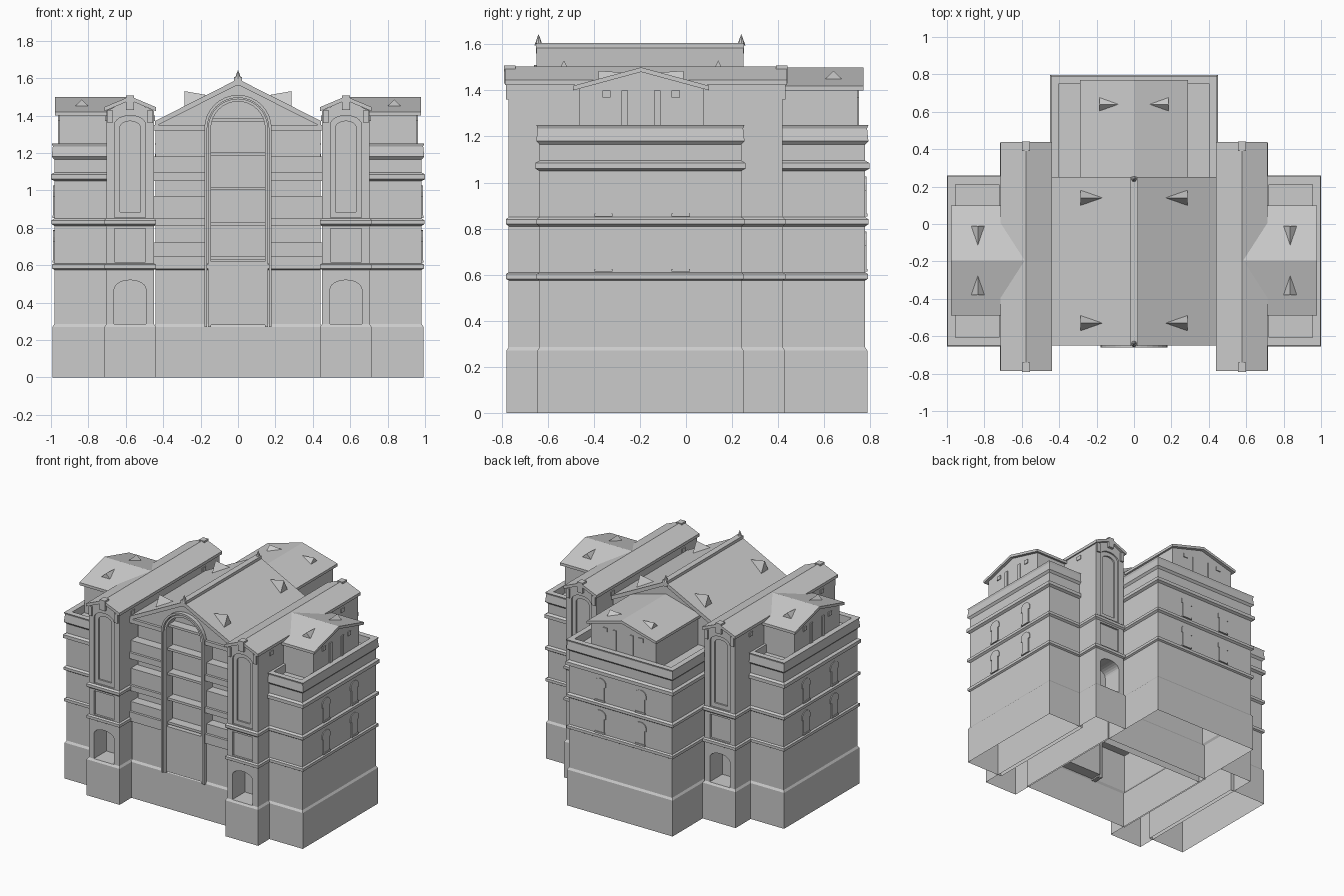
import bpy, bmesh, math

if "Cube" in bpy.data.objects:
    bpy.data.objects.remove(bpy.data.objects["Cube"])


def mesh_obj(name, verts, faces):
    bm = bmesh.new()
    vs = [bm.verts.new(v) for v in verts]
    for f in faces:
        bm.faces.new([vs[i] for i in f])
    bmesh.ops.recalc_face_normals(bm, faces=bm.faces)
    me = bpy.data.meshes.new(name)
    bm.to_mesh(me)
    bm.free()
    ob = bpy.data.objects.new(name, me)
    bpy.context.collection.objects.link(ob)
    return ob


def prism(name, pts, axis, a, b):
    """Extrude an outline from a to b: axis x uses (y,z), axis y uses (x,z)."""
    n = len(pts)
    put = (lambda p, t: (t, p[0], p[1])) if axis == 'x' else (lambda p, t: (p[0], t, p[1]))
    verts = [put(p, a) for p in pts] + [put(p, b) for p in pts]
    faces = [list(range(n)), list(range(n, 2 * n))]
    faces += [[i, (i + 1) % n, n + (i + 1) % n, n + i] for i in range(n)]
    return mesh_obj(name, verts, faces)


def box(name, x0, x1, y0, y1, z0, z1):
    return prism(name, [(x0, z0), (x1, z0), (x1, z1), (x0, z1)], 'y', y0, y1)


def stack(name, x0, x1, y0, y1, prof):
    """Rectangular body lofted through (outward offset, height) steps."""
    verts, faces = [], []
    for o, z in prof:
        verts += [(x0 - o, y0 - o, z), (x1 + o, y0 - o, z), (x1 + o, y1 + o, z), (x0 - o, y1 + o, z)]
    for k in range(len(prof) - 1):
        faces += [[4 * k + i, 4 * k + (i + 1) % 4, 4 * k + 4 + (i + 1) % 4, 4 * k + 4 + i] for i in range(4)]
    n = len(verts)
    faces += [[0, 1, 2, 3], [n - 4, n - 3, n - 2, n - 1]]
    return mesh_obj(name, verts, faces)


def open_bottom(ob):
    bm = bmesh.new()
    bm.from_mesh(ob.data)
    low = [f for f in bm.faces if all(v.co.z < 1e-4 for v in f.verts)]
    bmesh.ops.delete(bm, geom=low, context='FACES_ONLY')
    bm.to_mesh(ob.data)
    bm.free()


def cut(ob, cutter):
    m = ob.modifiers.new("cut", 'BOOLEAN')
    m.operation, m.object, m.solver = 'DIFFERENCE', cutter, 'EXACT'
    bpy.context.view_layer.objects.active = ob
    bpy.ops.object.modifier_apply(modifier=m.name)
    bpy.data.objects.remove(cutter)


def arch(c, w, z0, z1, rise, n=12):
    """Outline with vertical sides and an elliptical head, half width w."""
    head = [(c + w * math.cos(math.pi * i / n), z1 - rise + rise * math.sin(math.pi * i / n)) for i in range(n + 1)]
    return [(c - w, z0), (c + w, z0)] + head


def gable(c, w, bottom, eave, ridge):
    return [(c - w, bottom), (c + w, bottom), (c + w, eave), (c, ridge), (c - w, eave)]


def roof(name, c, w, eave, ridge, t, axis, a, b):
    pts = [(c - w, eave), (c, ridge), (c + w, eave), (c + w, eave - t), (c, ridge - t), (c - w, eave - t)]
    return prism(name, pts, axis, a, b)


def dormer(name, front, back, half, top):
    """Small triangular roof vent; front is its base centre, back the ridge end."""
    fx, fy, fz = front
    dx, dy = (0, half) if abs(back[0] - fx) > abs(back[1] - fy) else (half, 0)
    mesh_obj(name, [(fx - dx, fy - dy, fz), (fx + dx, fy + dy, fz), (fx, fy, top), back],
             [[0, 1, 2], [0, 1, 3], [1, 2, 3], [0, 2, 3]])


def frame(name, r0, r1, z0, spring, y0, y1):
    outer = arch(0, r1, z0, spring + r1, r1, 16)[1:] + [(-r1, z0)]
    inner = arch(0, r0, z0, spring + r0, r0, 16)[1:] + [(-r0, z0)]
    prism(name, outer + inner[::-1], 'y', y0, y1)


def window(name, c, z, axis, a, s):
    pts = [(c - .035, z), (c + .035, z), (c + .035, z + .1), (c + .047, z + .1)]
    pts += [(c + .047 * math.cos(t), z + .125 + .037 * math.sin(t)) for t in [math.pi * i / 8 for i in range(9)]]
    pts += [(c - .047, z + .1), (c - .035, z + .1)]
    prism(name, pts, axis, a, a + .008 * s)
    sill = [(c - .04, z - .012), (c + .04, z - .012), (c + .04, z), (c - .04, z)]
    prism(name + "_sill", sill, axis, a, a + .013 * s)


base = [(.01, 0), (.01, .27), (0, .285), (0, .575), (.012, .582), (.012, .603), (0, .61)]
wing_prof = base + [(0, .81), (.015, .82), (.015, .84), (0, .85), (0, 1.05), (.018, 1.06), (.018, 1.085),
                    (0, 1.095), (0, 1.165), (.014, 1.18), (.008, 1.235), (.014, 1.25), (-.028, 1.25), (-.028, 1.19)]
tower_prof = base + [(0, .81), (.012, .82), (.012, .84), (0, .85), (0, 1.42)]

# Back wing with its attic
open_bottom(stack("back_wing", -.43, .43, .2, .778, wing_prof))
prism("back_attic", gable(0, .27, 1.18, 1.41, 1.485), 'y', .2, .745)
roof("back_attic_roof", 0, .29, 1.42, 1.5, .02, 'y', .2, .77)

# Central block: base, recessed facade, gable
open_bottom(stack("centre_base", -.44, .44, -.63, .24, base))
box("centre_wall", -.44, .44, -.56, .24, .6, 1.36)
g = prism("front_gable", gable(0, .44, 1.33, 1.35, 1.575), 'y', -.63, .24)
cut(g, prism("arch_cutter", arch(0, .165, 1.2, 1.5, .165, 16), 'y', -.8, -.56))
roof("main_roof", 0, .445, 1.37, 1.595, .03, 'y', -.65, .25)
box("main_ridge", -.022, .022, -.65, .25, 1.575, 1.605)

# Arched portal
frame("portal_outer_frame", .165, .18, .27, 1.33, -.66, -.56)
frame("portal_inner_frame", .145, .16, .27, 1.33, -.65, -.57)
box("portal_door", -.147, .147, -.645, -.55, .28, .62)
for z in (.64, .82, 1.01, 1.195, 1.375):
    box("portal_crossbar", -.15, .15, -.63, -.56, z - .009, z + .009)

for y in (-.64, .24):
    prism("finial_base", [(-.02, 1.56), (.02, 1.56), (.015, 1.605), (-.015, 1.605)], 'y', y - .012, y + .012)
    bpy.ops.mesh.primitive_cone_add(vertices=8, radius1=.018, radius2=0, depth=.05, location=(0, y, 1.62))
    bpy.context.object.name = "finial"

for s in (1, -1):
    # Facade ledges and parapets beside the portal
    lo, hi = sorted((.18 * s, .45 * s))
    for z0, z1 in ((.58, .65), (.81, .85), (1.05, 1.095), (1.32, 1.35)):
        box("facade_cornice", lo, hi, -.65, -.55, z0, z1)
    for z0, z1 in ((.64, .72), (.84, .97), (1.09, 1.18)):
        box("facade_parapet", lo, hi, -.632, -.55, z0, z1)

    # Side wing and its attic
    lo, hi = sorted((.695 * s, .982 * s))
    open_bottom(stack("side_wing", lo, hi, -.636, .24, wing_prof))
    prism("side_attic", gable(-.195, .27, 1.18, 1.41, 1.485), 'x', .6 * s, .955 * s)
    roof("side_attic_roof", -.195, .295, 1.42, 1.5, .02, 'x', .575 * s, .978 * s)
    for d in (-1, 1):
        dormer("side_dormer", (.835 * s, -.195 + .185 * d, 1.445), (.835 * s, -.195 + .08 * d, 1.478), .04, 1.485)
        box("side_attic_window", *sorted((.95 * s, .962 * s)), -.195 + .15 * d - .018, -.195 + .15 * d + .018, 1.37, 1.4)
        box("side_attic_pilaster", *sorted((.95 * s, .962 * s)), -.195 + .07 * d - .014, -.195 + .07 * d + .014, 1.2, 1.4)
        dormer("main_dormer", (.285 * s, -.195 + .335 * d, 1.448), (.17 * s, -.195 + .335 * d, 1.51), .042, 1.53)
        for z in (.625, .865):
            window("side_window", -.19 + .168 * d, z, 'x', .98 * s, s)
    dormer("back_dormer", (.185 * s, .64, 1.445), (.085 * s, .64, 1.477), .04, 1.485)
    box("back_attic_window", .15 * s - .018, .15 * s + .018, .74, .752, 1.37, 1.4)
    box("back_attic_pilaster", .07 * s - .014, .07 * s + .014, .74, .752, 1.2, 1.4)
    for z in (.625, .865):
        window("back_window", .168 * s, z, 'y', .776, 1)

    # Tower with arched niches and panels at both ends
    c = .577 * s
    t = stack("tower", c - .127, c + .127, -.77, .42, tower_prof)
    for y, d in ((-.77, 1), (.42, -1)):
        cut(t, prism("niche_cutter", arch(c, .085, .285, .52, .05), 'y', y - .1 * d, y + .15 * d))
        cut(t, box("panel_cutter", c - .083, c + .083, *sorted((y - .1 * d, y + .015 * d)), .617, .797))
        cut(t, prism("long_panel_cutter", arch(c, .083, .855, 1.4, .05), 'y', y - .1 * d, y + .012 * d))
        cut(t, prism("inner_panel_cutter", arch(c, .055, .885, 1.37, .035), 'y', y - .1 * d, y + .024 * d))
        e = y - .012 * d
        box("ridge_corbel", c - .022, c + .022, *sorted((y + .03 * d, y - .02 * d)), 1.43, 1.507)
        for k in (-1, 1):
            box("eave_bracket", c + k * .108 - .014, c + k * .108 + .014, *sorted((y + .02 * d, e)), 1.36, 1.43)
    open_bottom(t)
    prism("tower_gable", gable(c, .127, 1.41, 1.425, 1.485), 'y', -.77, .42)
    roof("tower_roof", c, .138, 1.445, 1.503, .022, 'y', -.785, .438)
    for y in (-.61, .235):
        box("tower_side_window", c - .133, c + .133, y - .02, y + .02, 1.37, 1.4)
